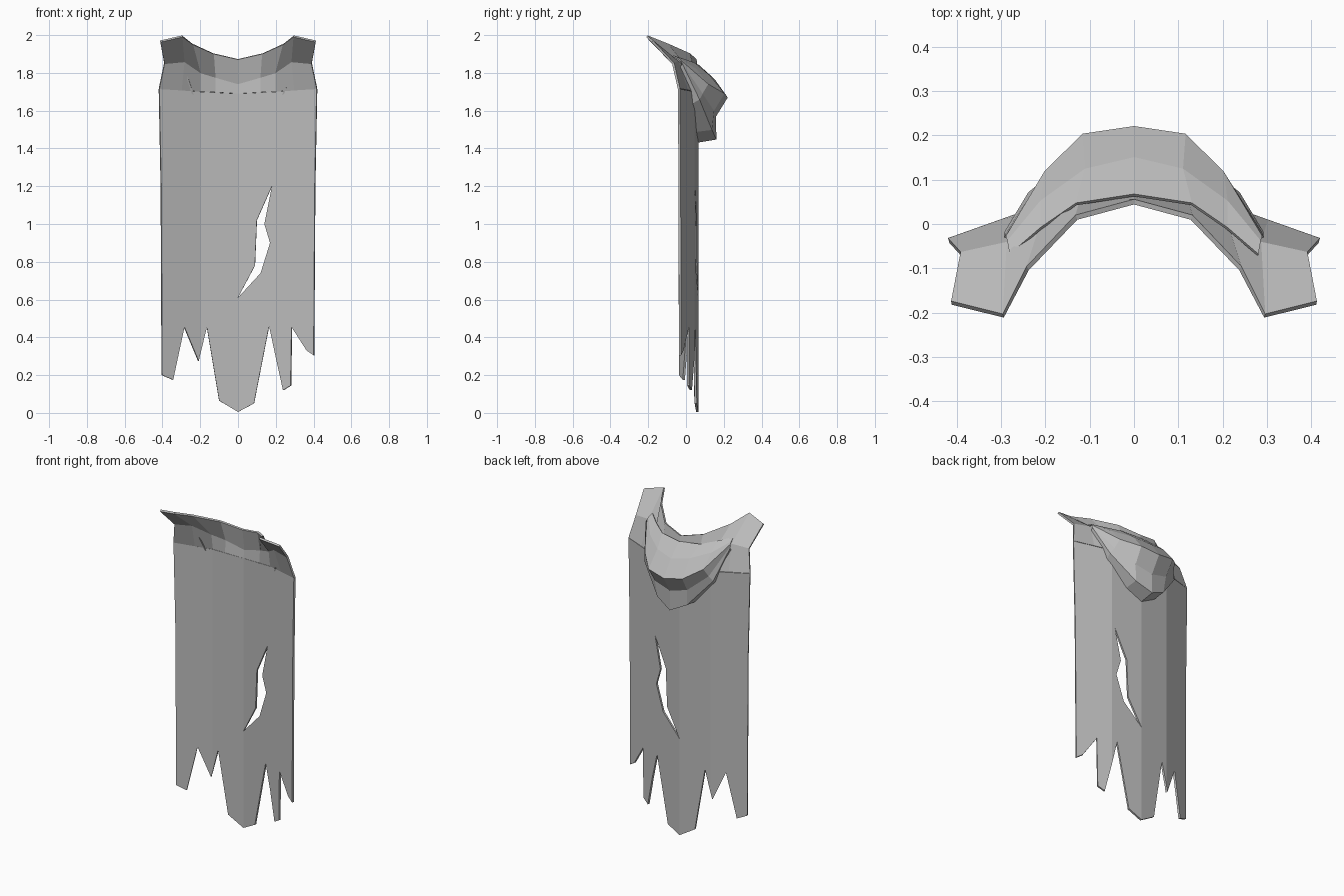
import bpy, bmesh
from mathutils import Vector

cube = bpy.data.objects.get("Cube")
if cube:
    bpy.data.objects.remove(cube, do_unlink=True)

# Single cloth colour
cloth = bpy.data.materials.new("grey_cloth")
cloth.use_nodes = True
GREY = (0.5, 0.5, 0.5, 1)
cloth.diffuse_color = GREY
cloth.node_tree.nodes["Principled BSDF"].inputs["Base Color"].default_value = GREY


def finish(bm, name, thickness):
    """Turn a bmesh sheet into a flat-shaded cloth object with thickness."""
    bmesh.ops.recalc_face_normals(bm, faces=bm.faces[:])
    mesh = bpy.data.meshes.new(name)
    bm.to_mesh(mesh)
    bm.free()
    mesh.materials.append(cloth)
    obj = bpy.data.objects.new(name, mesh)
    bpy.context.collection.objects.link(obj)
    solid = obj.modifiers.new("thickness", "SOLIDIFY")
    solid.thickness = thickness
    solid.offset = 0
    return obj


def drape(x):
    """Depth of the cloth: creased at the centre and at both side folds."""
    x = abs(x)
    if x < 0.2:
        return 0.06 - 0.1 * x
    return 0.04 - 0.355 * (x - 0.2)


def loft(name, rows, thickness):
    """Bridge half rows (centre to left side), mirrored across x."""
    bm = bmesh.new()
    grid = []
    for row in rows:
        full = [(-x, y, z) for x, y, z in row[:0:-1]] + row
        grid.append([bm.verts.new(p) for p in full])
    for low, high in zip(grid, grid[1:]):
        for i in range(len(low) - 1):
            bm.faces.new((low[i], low[i + 1], high[i + 1], high[i]))
    return finish(bm, name, thickness)


# Hanging cape: ragged outline with a tear, cut along the folds and bent
hem = [(-.403, .2), (-.345, .175), (-.285, .455), (-.21, .275), (-.165, .455),
       (-.1, .065), (0, .005), (.085, .05), (.165, .46), (.24, .12),
       (.28, .145), (.285, .455), (.365, .33), (.402, .305)]
top = [(.408, 1.2), (.418, 1.715), (.2, 1.7), (0, 1.69), (-.2, 1.7),
       (-.418, 1.715), (-.408, 1.2)]
tear = [(0, .61), (.09, .78), (.1, 1.02), (.18, 1.2), (.14, 1.0),
        (.17, .9), (.12, .74)]
bm = bmesh.new()
for loop in (hem + top, tear):
    verts = [bm.verts.new((x, 0, z)) for x, z in loop]
    for a, b in zip(verts, verts[1:] + verts[:1]):
        bm.edges.new((a, b))
bmesh.ops.triangle_fill(bm, edges=bm.edges[:], use_beauty=True, normal=Vector((0, -1, 0)))
for fold in (-.2, 0, .2):
    bmesh.ops.bisect_plane(bm, geom=bm.verts[:] + bm.edges[:] + bm.faces[:],
                           plane_co=(fold, 0, 0), plane_no=(1, 0, 0), dist=0.0005)
for v in bm.verts:
    v.co.y = drape(v.co.x)
finish(bm, "torn_cape", 0.012)

# Shoulders rising into a collar with flared front points
base = [(x, drape(x), 1.69 + 0.06 * x) for x in (0, .12, .2, .3, .418)]
shoulder = [(0, .068, 1.74), (.12, .052, 1.775), (.2, .025, 1.80),
            (.285, -.045, 1.86), (.39, -.068, 1.85)]
rim = [(0, .05, 1.872), (.13, .015, 1.902), (.24, -.1, 1.952),
       (.295, -.207, 1.994), (.412, -.178, 1.967)]
loft("shoulder_collar", [base, shoulder, rim], 0.012)

# Lowered hood: folds hanging behind the neck
hood = [
    [(0, .065, 1.84), (.13, .045, 1.85), (.21, -.01, 1.87), (.28, -.07, 1.89)],
    [(0, .148, 1.765), (.11, .122, 1.785), (.21, .05, 1.82), (.285, -.04, 1.875)],
    [(0, .217, 1.67), (.115, .2, 1.69), (.2, .115, 1.74), (.287, -.03, 1.865)],
    [(0, .155, 1.57), (.11, .145, 1.60), (.215, .085, 1.69), (.288, -.025, 1.855)],
    [(0, .158, 1.45), (.1, .135, 1.50), (.235, .07, 1.66), (.289, -.02, 1.845)],
    [(0, .062, 1.435), (.1, .05, 1.49), (.225, .035, 1.64), (.288, -.03, 1.835)],
]
loft("lowered_hood", hood, 0.008)
